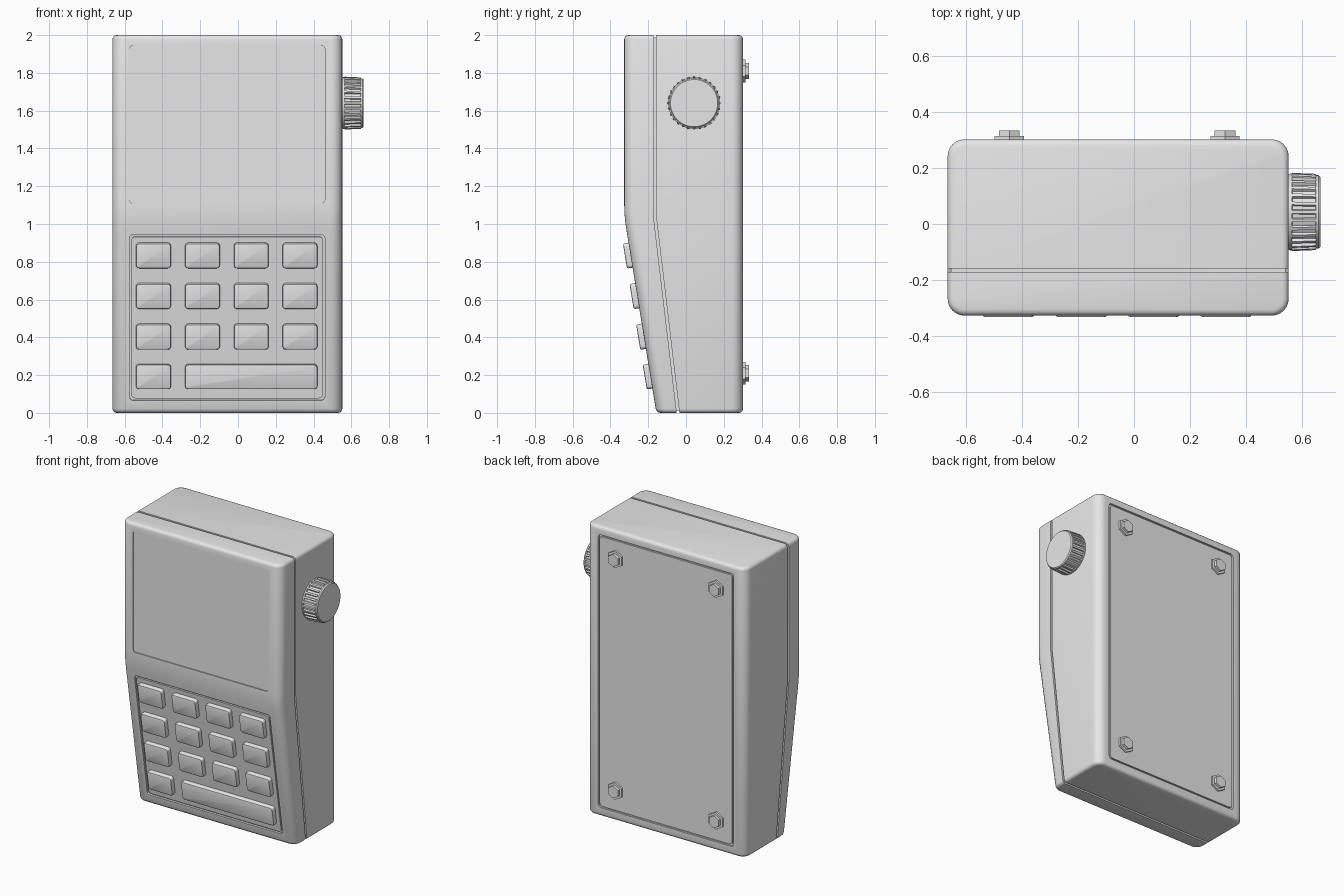
import bpy, bmesh, math
from mathutils import Matrix, Vector

if "Cube" in bpy.data.objects:
    bpy.data.objects.remove(bpy.data.objects["Cube"])

grey = bpy.data.materials.new("light_grey")
grey.diffuse_color = (0.8, 0.8, 0.8, 1)
grey.use_nodes = True
grey.node_tree.nodes["Principled BSDF"].inputs["Base Color"].default_value = grey.diffuse_color

X0, X1 = -0.665, 0.552          # case sides
FRONT, BACK, TOE, BEND = -0.327, 0.302, -0.157, 1.04
TILT = math.atan2(TOE - FRONT, BEND)
SLOPE = Matrix.Translation((0, TOE, 0)) @ Matrix.Rotation(TILT, 4, 'X')


def finish(name, bm, matrix=None):
    if matrix:
        bm.transform(matrix)
    bmesh.ops.recalc_face_normals(bm, faces=bm.faces[:])
    me = bpy.data.meshes.new(name)
    bm.to_mesh(me)
    bm.free()
    me.materials.append(grey)
    ob = bpy.data.objects.new(name, me)
    bpy.context.collection.objects.link(ob)
    return ob


def bevel(bm, edges, r, seg):
    bmesh.ops.bevel(bm, geom=edges, offset=r, offset_type='OFFSET', segments=seg,
                    profile=0.5, affect='EDGES', clamp_overlap=True)


def prism(pts, x0, x1):
    """Extrude a (y, z) outline along x."""
    bm = bmesh.new()
    f = bm.faces.new([bm.verts.new((x0, y, z)) for y, z in pts])
    g = bmesh.ops.extrude_face_region(bm, geom=[f])
    bmesh.ops.translate(bm, vec=(x1 - x0, 0, 0),
                        verts=[v for v in g['geom'] if isinstance(v, bmesh.types.BMVert)])
    bmesh.ops.recalc_face_normals(bm, faces=bm.faces[:])
    return bm


def plate(name, x0, x1, z0, z1, y0, y1, r=0.02, soft=0, matrix=None):
    """Box with rounded corners seen from the front; soft rounds the y0 rim."""
    bm = bmesh.new()
    bmesh.ops.create_cube(bm, size=1)
    for v in bm.verts:
        v.co = ((x0, x1)[v.co.x > 0], (y0, y1)[v.co.y > 0], (z0, z1)[v.co.z > 0])
    bevel(bm, [e for e in bm.edges if abs(e.verts[0].co.y - e.verts[1].co.y) > 1e-4], r, 4)
    if soft:
        bevel(bm, [e for e in bm.edges if all(abs(v.co.y - y0) < 1e-5 for v in e.verts)], soft, 2)
    return finish(name, bm, matrix)


def cut(ob, cutter):
    m = ob.modifiers.new("cut", 'BOOLEAN')
    m.operation, m.solver, m.object = 'DIFFERENCE', 'EXACT', cutter
    bpy.context.view_layer.objects.active = ob
    bpy.ops.object.modifier_apply(modifier=m.name)
    bpy.data.objects.remove(cutter)


# case: side outline with a soft bend, then rounded edges
def slope_y(z):
    return TOE + (FRONT - TOE) * z / BEND

a, b, c = Vector((FRONT, 1.1)), Vector((FRONT, BEND)), Vector((slope_y(0.965), 0.965))
bend = [a * (1 - t) ** 2 + b * 2 * t * (1 - t) + c * t * t for t in [i / 6 for i in range(7)]]
bm = prism([(BACK, 0), (BACK, 2), (FRONT, 2)] + [tuple(p) for p in bend] + [(TOE, 0)], X0, X1)
bevel(bm, [e for e in bm.edges if abs(e.verts[0].co.x - e.verts[1].co.x) < 1e-5
           and abs(e.verts[0].co.z - e.verts[1].co.z) > 1e-3], 0.06, 6)
bevel(bm, [e for e in bm.edges if all(abs(v.co.z) < 1e-5 for v in e.verts)
           or all(abs(v.co.z - 2) < 1e-5 for v in e.verts)], 0.022, 3)
case = finish("case", bm)

# seam groove around the case, following the front
def seam(w, z0, z1, x0, x1):
    line = [(-0.042 - 0.1182 * z0, z0), (-0.165, 1.04), (-0.165, z1)]
    return prism([(y - w, z) for y, z in line] + [(y + w, z) for y, z in line[::-1]], x0, x1)

groove = finish("seam_cutter", seam(0.007, -0.05, 2.05, X0 - 0.05, X1 + 0.05))
cut(groove, finish("seam_core", seam(0.03, 0.012, 1.988, X0 + 0.012, X1 - 0.012)))
cut(case, groove)

# screen, keypad and back panels set into pockets
PX0, PX1 = -0.575, 0.46
k = 1 / math.cos(TILT)
cut(case, plate("pocket", PX0, PX1, 1.11, 1.945, FRONT - 0.05, FRONT + 0.012))
cut(case, plate("pocket", PX0, PX1, 0.066 * k, 0.943 * k, -0.05, 0.012, matrix=SLOPE))
cut(case, plate("pocket", PX0, PX1, 0.06, 1.945, BACK - 0.012, BACK + 0.05))
parts = [case]
parts.append(plate("screen", PX0 + 0.001, PX1 - 0.001, 1.111, 1.944, FRONT + 0.006, FRONT + 0.02))
parts.append(plate("keypad_panel", PX0 + 0.011, PX1 - 0.011, 0.077 * k, 0.932 * k,
                   0.002, 0.02, matrix=SLOPE))
parts.append(plate("back_panel", PX0 + 0.011, PX1 - 0.011, 0.071, 1.934, BACK - 0.02, BACK - 0.001))

# keys
cols = [(-0.54, -0.355), (-0.28, -0.096), (-0.022, 0.162), (0.236, 0.42)]
rows = [(0.125, 0.255), (0.335, 0.468), (0.55, 0.683), (0.765, 0.897)]
for i, (z0, z1) in enumerate(rows):
    for x0, x1 in ([cols[0], (-0.28, 0.42)] if i == 0 else cols):
        parts.append(plate("key", x0, x1, (z0 + 0.004) * k, (z1 + 0.004) * k,
                           -0.03, 0.01, 0.017, 0.008, SLOPE))

# back screws: hexagonal washer and head
for x in (-0.445, 0.325):
    for z in (0.21, 1.81):
        bm = bmesh.new()
        for r, y0, y1 in ((0.06, BACK - 0.01, 0.314), (0.043, 0.31, 0.333)):
            rot = Matrix.Translation((x, (y0 + y1) / 2, z)) @ Matrix.Rotation(math.pi / 2, 4, 'X')
            bmesh.ops.create_cone(bm, cap_ends=True, segments=6, radius1=r, radius2=r,
                                  depth=y1 - y0, matrix=rot)
        parts.append(finish("screw", bm))

# side knob: turned core with ribs
CY, CZ = 0.043, 1.64
bm = bmesh.new()
prof = [(0.545, 0.13), (0.557, 0.137), (0.563, 0.137), (0.565, 0.129), (0.648, 0.127),
        (0.65, 0.131), (0.658, 0.131), (0.665, 0.125)]
N = 56
rings = [[bm.verts.new((x, CY + r * math.cos(2 * math.pi * i / N), CZ + r * math.sin(2 * math.pi * i / N)))
          for i in range(N)] for x, r in prof]
for p, q in zip(rings, rings[1:]):
    for i in range(N):
        bm.faces.new((p[i], p[(i + 1) % N], q[(i + 1) % N], q[i]))
bm.faces.new(rings[0])
bm.faces.new(rings[-1])
parts.append(finish("knob", bm))

bm = bmesh.new()
for i in range(28):
    m = Matrix.Translation((0.607, CY, CZ)) @ Matrix.Rotation(2 * math.pi * i / 28, 4, 'X')
    vs = bmesh.ops.create_cube(bm, size=1)['verts']
    for v in vs:
        out = v.co.z > 0
        r = (0.14 if v.co.x < 0 else 0.136) if out else 0.12
        v.co = m @ Vector((v.co.x * 0.086, v.co.y * (0.011 if out else 0.02), r))
parts.append(finish("knob_ribs", bm))

# shading
for ob in parts:
    bpy.ops.object.select_all(action='DESELECT')
    ob.select_set(True)
    bpy.context.view_layer.objects.active = ob
    bpy.ops.object.shade_smooth_by_angle(angle=math.radians(35))
